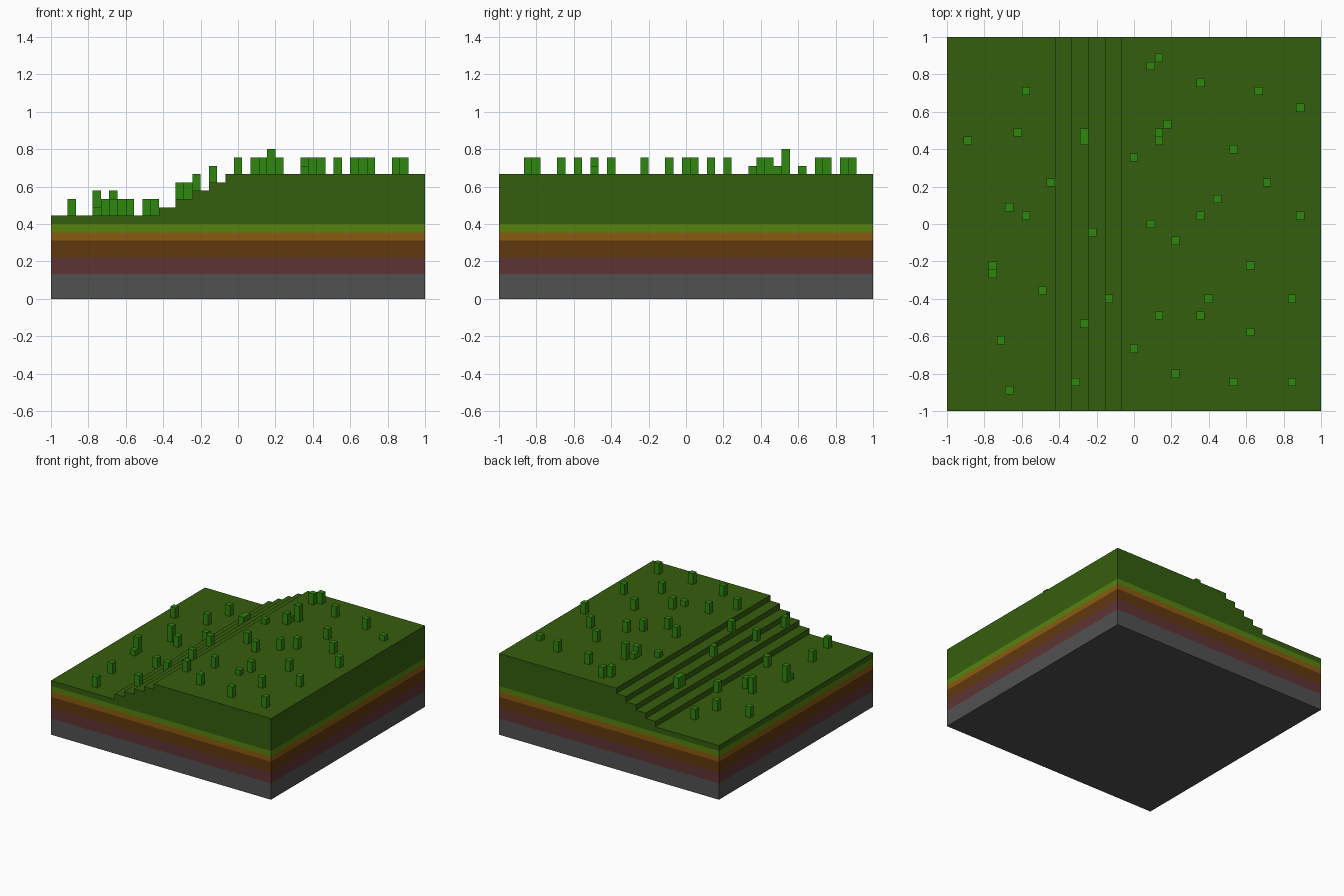
import bpy, bmesh
from mathutils import Matrix, Vector

if "Cube" in bpy.data.objects:
    bpy.data.objects.remove(bpy.data.objects["Cube"], do_unlink=True)

N = 45          # cells along each side
U = 2 / N       # size of one cell


def material(name, rgb):
    lin = [((c / 255 + 0.055) / 1.055) ** 2.4 for c in rgb] + [1]
    m = bpy.data.materials.new(name)
    m.use_nodes = True
    m.diffuse_color = lin
    m.node_tree.nodes["Principled BSDF"].inputs["Base Color"].default_value = lin
    return m


def add_box(bm, lo, hi):
    lo, hi = Vector(lo), Vector(hi)
    mat = Matrix.Translation((lo + hi) / 2) @ Matrix.Diagonal((*(hi - lo), 1))
    bmesh.ops.create_cube(bm, size=1, matrix=mat)


def finish(bm, name, mat):
    bmesh.ops.recalc_face_normals(bm, faces=bm.faces)
    me = bpy.data.meshes.new(name)
    bm.to_mesh(me)
    bm.free()
    me.materials.append(mat)
    ob = bpy.data.objects.new(name, me)
    bpy.context.collection.objects.link(ob)
    return ob


# Flat ground layers, bottom to top: name, colour, thickness in cells
layers = [
    ("stone_layer", (81, 81, 81), 3),
    ("clay_layer", (95, 52, 52), 2),
    ("dark_soil_layer", (96, 56, 13), 2),
    ("light_soil_layer", (138, 91, 16), 1),
    ("turf_layer", (87, 131, 14), 1),
]
base = 0
for name, rgb, thick in layers:
    bm = bmesh.new()
    add_box(bm, (-1, -1, base * U), (1, 1, (base + thick) * U))
    finish(bm, name, material(name.replace("_layer", "").replace("_", " "), rgb))
    base += thick

# Stepped grass ground: one profile pushed from front to back
step_cells = [13, 15, 17, 19, 21]


def ground(i):
    """Height in cells of the ground in column i."""
    return base + 1 + sum(i >= s for s in step_cells)


profile = [(0, base), (0, base + 1)]
for s in step_cells:
    profile += [(s, ground(s - 1)), (s, ground(s))]
profile += [(N, ground(N)), (N, base)]

bm = bmesh.new()
face = bm.faces.new([bm.verts.new((-1 + i * U, -1, k * U)) for i, k in profile])
ext = bmesh.ops.extrude_face_region(bm, geom=[face], use_keep_orig=True)
moved = [g for g in ext["geom"] if isinstance(g, bmesh.types.BMVert)]
bmesh.ops.translate(bm, verts=moved, vec=(0, 2, 0))
finish(bm, "grass_terrain", material("grass green", (53, 94, 14)))

# Grass tufts: cells (column, row) grouped by height
tufts = {
    1: [(30, 11), (42, 36), (22, 30), (25, 33), (5, 16)],
    3: [(26, 34), (5, 17), (7, 24)],
    2: [(25, 42), (24, 41), (30, 39), (9, 38), (37, 38), (8, 33), (16, 33),
        (16, 32), (2, 32), (25, 32), (34, 31), (12, 27), (38, 27), (32, 25),
        (9, 23), (30, 23), (42, 23), (24, 22), (17, 21), (27, 20), (36, 17),
        (11, 14), (19, 13), (31, 13), (41, 13), (25, 11), (16, 10), (36, 9),
        (6, 8), (22, 7), (27, 4), (15, 3), (34, 3), (41, 3), (7, 2)],
}
bm = bmesh.new()
for height, cells in tufts.items():
    for i, j in cells:
        x, y, z = -1 + i * U, -1 + j * U, ground(i) * U
        add_box(bm, (x, y, z), (x + U, y + U, z + height * U))
finish(bm, "grass_tufts", material("tuft green", (47, 134, 14)))
